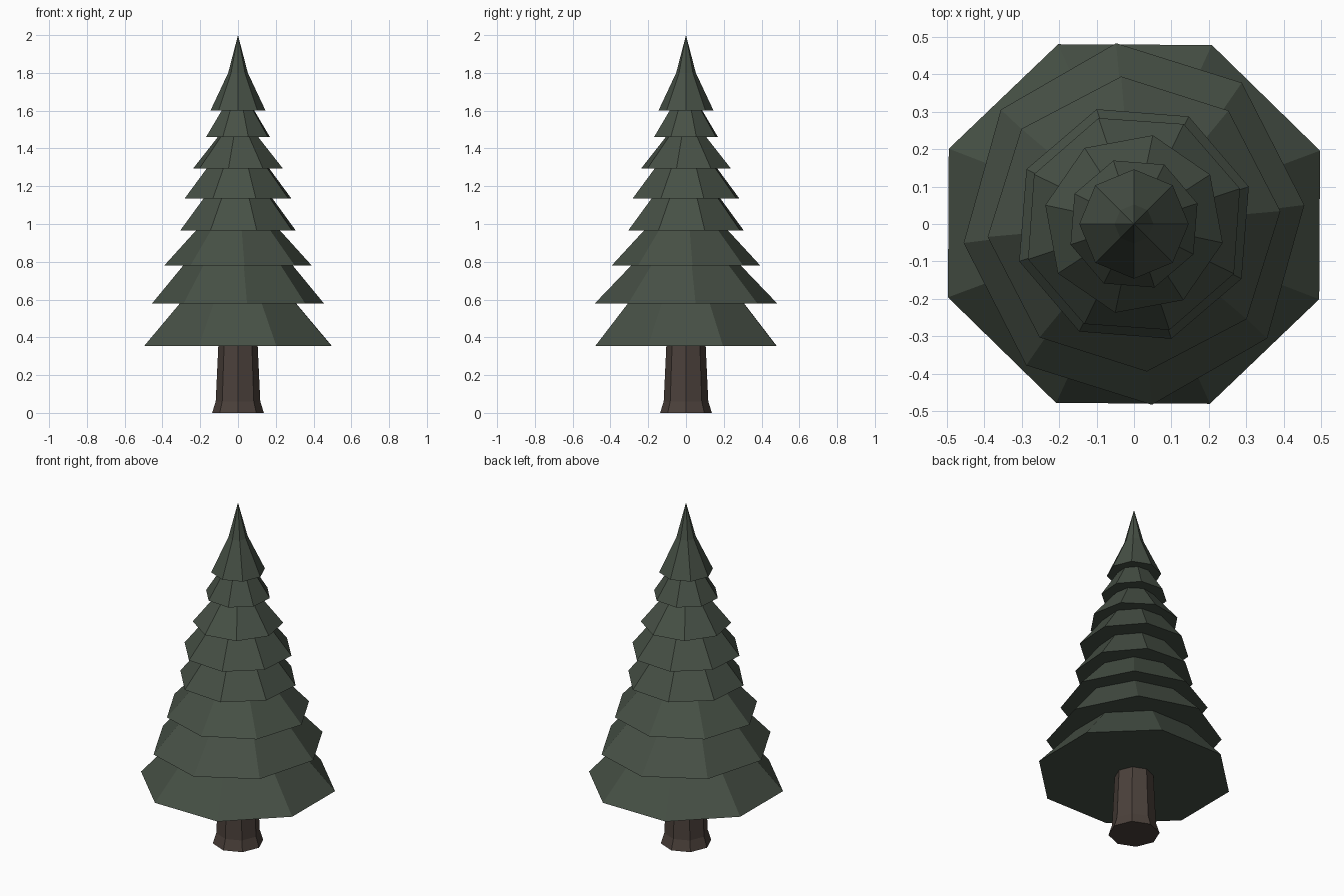
import bpy, bmesh
from math import cos, sin, radians, pi

if "Cube" in bpy.data.objects:
    bpy.data.objects.remove(bpy.data.objects["Cube"])

SIDES = 8


def material(name, rgb):
    m = bpy.data.materials.new(name)
    m.diffuse_color = (*rgb, 1)
    m.use_nodes = True
    m.node_tree.nodes["Principled BSDF"].inputs["Base Color"].default_value = m.diffuse_color
    return m


def stacked_rings(name, rings, phase, mat, apex=None):
    """Closed octagonal solid from (z, radius_x, radius_y) rings, with optional apex height."""
    bm = bmesh.new()
    loops = []
    for z, rx, ry in rings:
        angles = [radians(phase) + 2 * pi * i / SIDES for i in range(SIDES)]
        loops.append([bm.verts.new((rx * cos(a), ry * sin(a), z)) for a in angles])
    bm.faces.new(loops[0][::-1])
    for low, high in zip(loops, loops[1:]):
        for i in range(SIDES):
            j = (i + 1) % SIDES
            bm.faces.new((low[i], low[j], high[j], high[i]))
    if apex is None:
        bm.faces.new(loops[-1])
    else:
        tip = bm.verts.new((0, 0, apex))
        for i in range(SIDES):
            bm.faces.new((loops[-1][i], loops[-1][(i + 1) % SIDES], tip))
    mesh = bpy.data.meshes.new(name)
    bm.to_mesh(mesh)
    bm.free()
    mesh.materials.append(mat)
    obj = bpy.data.objects.new(name, mesh)
    bpy.context.collection.objects.link(obj)
    return obj


needles = material("needles", (0.062, 0.08, 0.06))
bark = material("bark", (0.07, 0.052, 0.043))

# Trunk with flared foot
stacked_rings("trunk", [(0, 0.137, 0.137), (0.06, 0.118, 0.118), (0.36, 0.104, 0.104)], 0, bark)

# Branch tiers: bottom z, radius x, radius y, top radius, phase
tiers = [
    (0.355, 0.536, 0.518, 0.33, 22.2),
    (0.58, 0.457, 0.485, 0.29, 6),
    (0.78, 0.392, 0.395, 0.222, 5),
    (0.965, 0.322, 0.322, 0.19, 18),
    (1.135, 0.298, 0.298, 0.172, 18.5),
    (1.295, 0.242, 0.242, 0.108, 33),
    (1.46, 0.178, 0.178, 0.09, 18),
]
tops = [t[0] for t in tiers[1:]] + [1.6]
for n, ((z, rx, ry, rt, phase), z_top) in enumerate(zip(tiers, tops), 1):
    stacked_rings(f"branch_tier_{n}", [(z, rx, ry), (z_top + 0.002, rt, rt)], phase, needles)

# Pointed crown with a slight concave bend
stacked_rings("crown", [(1.6, 0.146, 0.146), (1.8, 0.052, 0.052)], 0, needles, apex=2.0)
